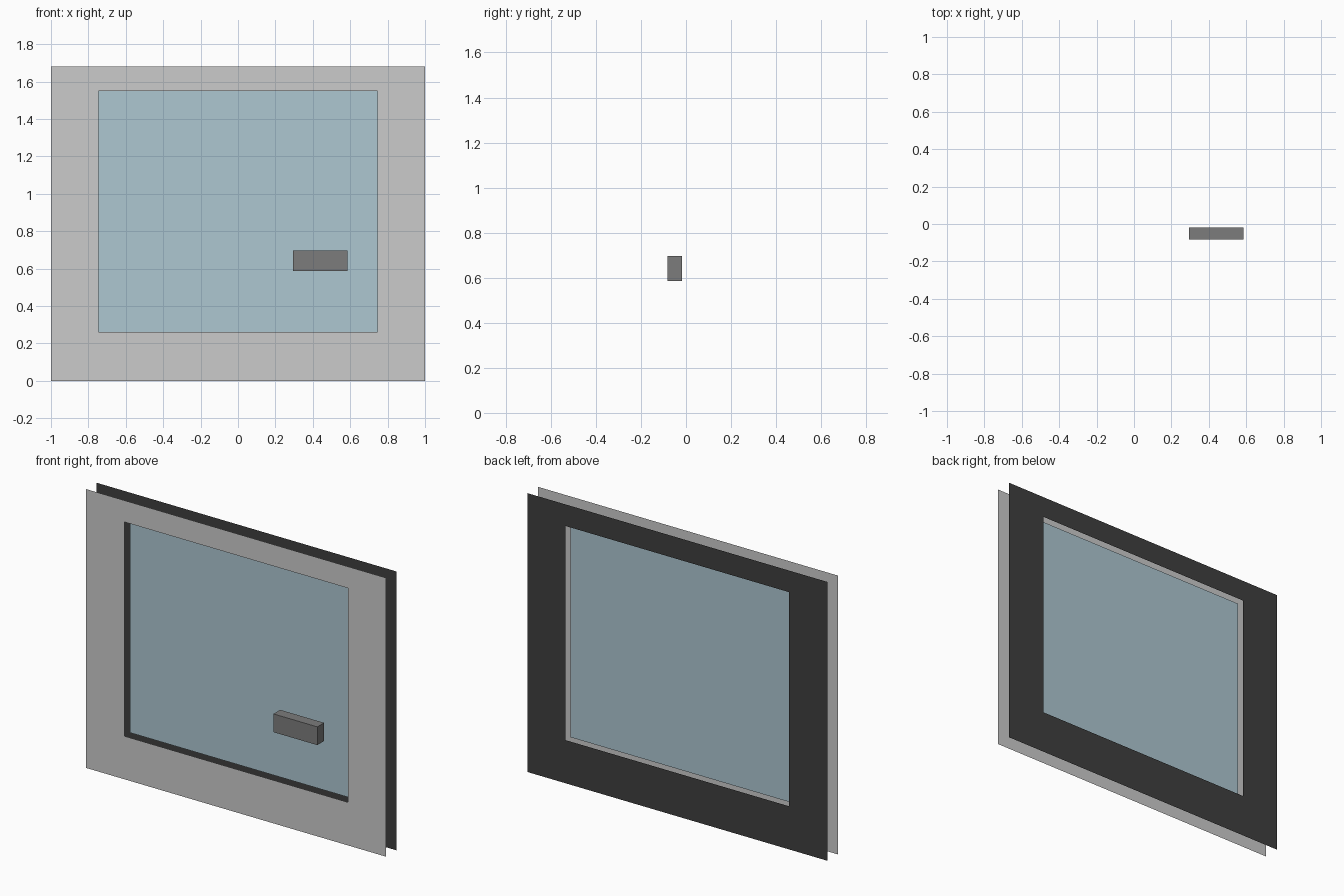
import bpy, bmesh

if "Cube" in bpy.data.objects:
    bpy.data.objects.remove(bpy.data.objects["Cube"])

OUTER = (-1.0, 1.0, 0.0, 1.68)          # x0, x1, z0, z1
INNER = (-0.745, 0.745, 0.26, 1.55)
FRONT_Y, GLASS_Y, BACK_Y = -0.018, 0.036, 0.082


def material(name, rgb):
    mat = bpy.data.materials.new(name)
    mat.diffuse_color = (*rgb, 1)
    mat.use_nodes = True
    mat.node_tree.nodes["Principled BSDF"].inputs["Base Color"].default_value = mat.diffuse_color
    return mat


def finish(name, bm, mat=None):
    mesh = bpy.data.meshes.new(name)
    bm.to_mesh(mesh)
    bm.free()
    obj = bpy.data.objects.new(name, mesh)
    bpy.context.collection.objects.link(obj)
    if mat:
        mesh.materials.append(mat)
    return obj


def ring(bm, rect, y):
    x0, x1, z0, z1 = rect
    return [bm.verts.new((x, y, z)) for x, z in ((x0, z0), (x1, z0), (x1, z1), (x0, z1))]


def frame_sheet(name, y, faces_back=False, mat=None):
    # thin rectangular frame: four mitred strips around the opening
    bm = bmesh.new()
    outer, inner = ring(bm, OUTER, y), ring(bm, INNER, y)
    for i in range(4):
        j = (i + 1) % 4
        bm.faces.new((outer[i], outer[j], inner[j], inner[i]))
    if faces_back:
        bmesh.ops.reverse_faces(bm, faces=bm.faces)
    return finish(name, bm, mat)


# Frame faces on both sides of the wall
frame_sheet("front_frame", FRONT_Y)
frame_sheet("back_frame", BACK_Y, True, material("dark_frame", (0.05, 0.05, 0.05)))

# Glass pane between the two frames
bm = bmesh.new()
bm.faces.new(ring(bm, INNER, GLASS_Y))
finish("glass_pane", bm, material("glass", (0.42, 0.57, 0.64)))

# Handle block on the front
bpy.ops.mesh.primitive_cube_add(size=1, location=(0.44, -0.05, 0.641))
handle = bpy.context.object
handle.name = "handle"
handle.scale = (0.292, 0.064, 0.11)
handle.data.materials.append(material("dark_grey", (0.2, 0.2, 0.2)))
